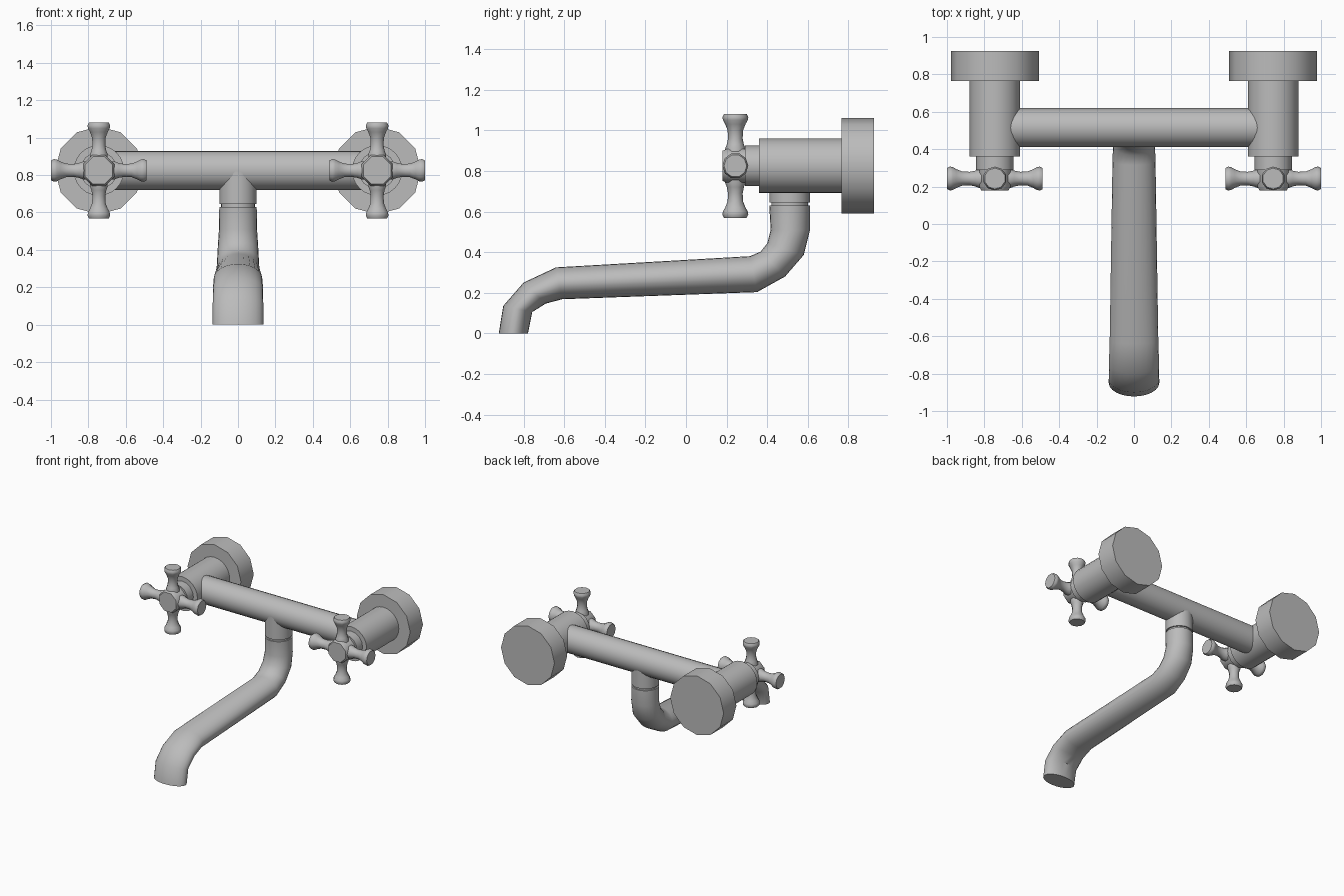
import bpy, bmesh, math
from mathutils import Vector

if "Cube" in bpy.data.objects:
    bpy.data.objects.remove(bpy.data.objects["Cube"])

metal = bpy.data.materials.new("brushed grey metal")
metal.diffuse_color = (0.5, 0.5, 0.5, 1)
metal.use_nodes = True
metal.node_tree.nodes["Principled BSDF"].inputs["Base Color"].default_value = metal.diffuse_color


def loft(name, rings):
    """Skin a list of equal-length vertex rings and cap both ends."""
    bm = bmesh.new()
    vr = [[bm.verts.new(p) for p in r] for r in rings]
    n = len(vr[0])
    for a, b in zip(vr, vr[1:]):
        for i in range(n):
            j = (i + 1) % n
            bm.faces.new((a[i], a[j], b[j], b[i]))
    bm.faces.new(vr[0])
    bm.faces.new(vr[-1])
    bmesh.ops.recalc_face_normals(bm, faces=bm.faces[:])
    me = bpy.data.meshes.new(name)
    bm.to_mesh(me)
    bm.free()
    me.materials.append(metal)
    ob = bpy.data.objects.new(name, me)
    bpy.context.collection.objects.link(ob)
    bpy.ops.object.select_all(action='DESELECT')
    bpy.context.view_layer.objects.active = ob
    ob.select_set(True)
    bpy.ops.object.shade_smooth_by_angle(angle=math.radians(46))
    return ob


def ring(c, u, v, n, phase=0.0):
    out = []
    for i in range(n):
        a = 2 * math.pi * (i + phase) / n
        out.append(c + u * math.cos(a) + v * math.sin(a))
    return out


def turned(name, origin, axis, profile, n, phase=0.0):
    """Turned part: profile is (distance along axis, radius)."""
    o, d = Vector(origin), Vector(axis)
    u = Vector((0, 1, 0)) if abs(d.y) < 0.5 else Vector((1, 0, 0))
    v = d.cross(u)
    return loft(name, [ring(o + d * t, u * r, v * r, n, phase) for t, r in profile])


Z = 0.825    # height of bar and valve axes
X = 0.744    # valve offset from the middle

# Arm profile: waisted with a rounded knob end
ARM = [(0.03, 0.05), (0.085, 0.05), (0.105, 0.042), (0.135, 0.036), (0.175, 0.038),
       (0.205, 0.05), (0.225, 0.061), (0.24, 0.064), (0.256, 0.056)]

for side, sx in (("left", -1), ("right", 1)):
    o = (sx * X, 0, Z)
    back = (0, 1, 0)
    # Wall flange, valve body, neck and handle hub
    turned(side + "_wall_flange", o, back, [(0.765, 0.235), (0.925, 0.235)], 12)
    turned(side + "_valve_body", o, back, [(0.36, 0.135), (0.77, 0.135)], 24)
    turned(side + "_valve_neck", o, back, [(0.29, 0.10), (0.37, 0.10)], 16)
    turned(side + "_handle_hub", o, back, [(0.18, 0.08), (0.20, 0.09), (0.305, 0.09)], 8, 0.5)
    # Four handle arms
    for arm, d in (("top", (0, 0, 1)), ("bottom", (0, 0, -1)),
                   ("inner", (-sx, 0, 0)), ("outer", (sx, 0, 0))):
        turned(f"{side}_handle_arm_{arm}", (sx * X, 0.243, Z), d, ARM, 10)

# Cross bar joining the valves
turned("cross_bar", (0, 0.515, Z), (1, 0, 0), [(-0.70, 0.104), (0.70, 0.104)], 24)

# Tee under the bar and the swivel groove
turned("spout_tee", (0, 0.51, 0), (0, 0, 1), [(0.645, 0.10), (0.82, 0.10)], 24)
turned("swivel_ring", (0, 0.51, 0), (0, 0, 1), [(0.62, 0.09), (0.655, 0.09)], 24)

# Spout stations: upper edge (y, z), lower edge (y, z), half width in x
STATIONS = [((0.41, 0.63), (0.61, 0.63), 0.10),
            ((0.417, 0.51), (0.61, 0.507), 0.102),
            ((0.40, 0.443), (0.58, 0.386), 0.108),
            ((0.367, 0.402), (0.488, 0.28), 0.112),
            ((0.315, 0.38), (0.35, 0.203), 0.115),
            ((-0.64, 0.325), (-0.61, 0.168), 0.13),
            ((-0.80, 0.25), (-0.69, 0.147), 0.134),
            ((-0.90, 0.135), (-0.757, 0.105), 0.135),
            ((-0.922, 0.0), (-0.778, 0.0), 0.135)]
rings = []
for a, b, w in STATIONS:
    a, b = Vector((0, *a)), Vector((0, *b))
    rings.append(ring((a + b) / 2, Vector((w, 0, 0)), (a - b) / 2, 24))
loft("spout", rings)
